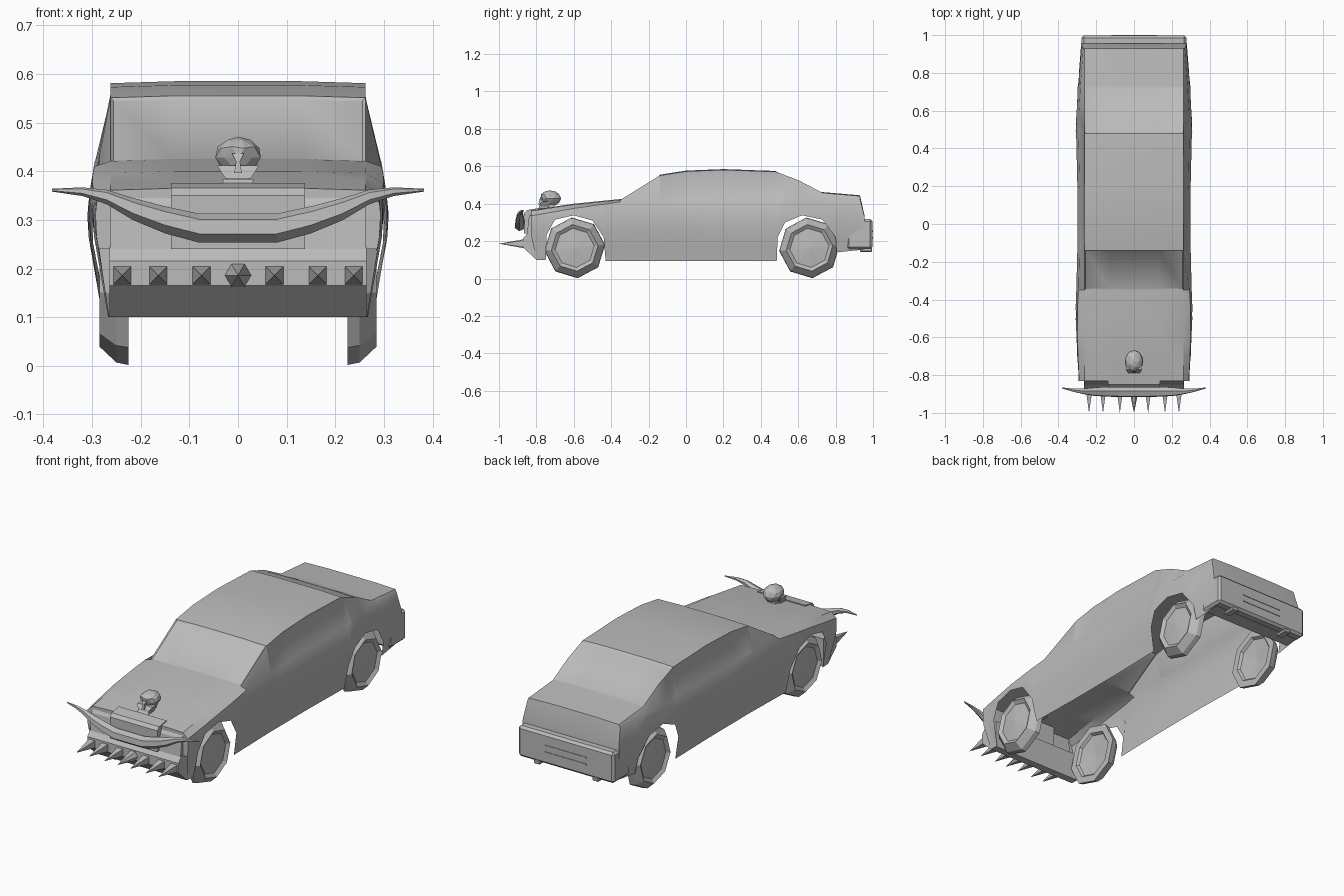
import bpy, bmesh
from math import sin, cos, pi, radians
from mathutils import Matrix, Vector

old = bpy.data.objects.get("Cube")
if old:
    bpy.data.objects.remove(old, do_unlink=True)

GREY = (0.5, 0.5, 0.5, 1)
mat = bpy.data.materials.new("primer grey")
mat.use_nodes = True
mat.diffuse_color = GREY
mat.node_tree.nodes["Principled BSDF"].inputs["Base Color"].default_value = GREY


def finish(bm, name, smooth=None, recalc=True):
    if recalc:
        bmesh.ops.recalc_face_normals(bm, faces=bm.faces[:])
    mesh = bpy.data.meshes.new(name)
    bm.to_mesh(mesh)
    bm.free()
    mesh.materials.append(mat)
    ob = bpy.data.objects.new(name, mesh)
    bpy.context.collection.objects.link(ob)
    if smooth:
        bpy.ops.object.select_all(action='DESELECT')
        ob.select_set(True)
        bpy.context.view_layer.objects.active = ob
        bpy.ops.object.shade_smooth_by_angle(angle=radians(smooth))
    return ob


def loft(bm, rings, closed=True, cap=True):
    """Skin a list of point rings."""
    rows = [[bm.verts.new(p) for p in r] for r in rings]
    n = len(rows[0])
    for a, b in zip(rows, rows[1:]):
        for i in range(n if closed else n - 1):
            j = (i + 1) % n
            bm.faces.new((a[i], a[j], b[j], b[i]))
    if cap:
        bm.faces.new(rows[0])
        bm.faces.new(rows[-1])
    return rows


def box(name, x, y, z, bevel=0.0):
    bm = bmesh.new()
    loft(bm, [[(a, y[0], z[0]), (a, y[1], z[0]), (a, y[1], z[1]), (a, y[0], z[1])] for a in x])
    if bevel:
        bmesh.ops.bevel(bm, geom=bm.edges[:], offset=bevel, segments=1, affect='EDGES')
    return finish(bm, name)


def prism(name, profile, half):
    """Extrude a (y, z) profile across the car."""
    bm = bmesh.new()
    loft(bm, [[(x, y, z) for y, z in profile] for x in (-half, half)])
    return finish(bm, name)


def lerp_table(table, t):
    for (a, u), (b, v) in zip(table, table[1:]):
        if t <= b:
            return u + (v - u) * max(0, t - a) / (b - a)
    return table[-1][1]


# Body shell, open underneath: bottom edge, belt line, top line and side bulge
bottom = [(-.83, .24), (-.80, .1), (-.75, .1), (-.745, .235), (-.7, .315), (-.6, .338), (-.5, .31),
          (-.44, .22), (-.43, .095), (.485, .095), (.49, .22), (.53, .3), (.62, .338), (.73, .315),
          (.8, .22), (.805, .14), (.955, .155)]
belt = [(-.83, .335), (-.6, .375), (-.35, .41), (.5, .42), (.73, .43), (.93, .425), (.955, .33)]
top = [(-.83, .365), (-.6, .4), (-.35, .425), (-.14, .555), (0, .577), (.2, .585), (.48, .575),
       (.6, .53), (.73, .462), (.93, .445), (.955, .335)]
bulge = [(.1, .275), (.18, .288), (.26, .304), (.31, .307), (.36, .302), (.42, .292)]
width = [(-.83, .955), (-.6, 1), (-.42, 1.01), (-.2, .985), (.3, .985), (.5, 1.01), (.7, .98), (.955, .915)]

stations = sorted({y for t in (bottom, top) for y, _ in t})
bm = bmesh.new()
rings = []
for y in stations:
    b, s, t = (lerp_table(k, y) for k in (bottom, belt, top))
    half = []
    for f in (0, .25, .5, .75, 1):
        z = b + (s - b) * f
        half.append((lerp_table(bulge, z) * lerp_table(width, y), z))
    half += [(.262, t - .004), (.13, t)]
    rings.append([(x, y, z) for x, z in half] + [(-x, y, z) for x, z in reversed(half)])
rows = loft(bm, rings, closed=False, cap=False)
bm.faces.new(rows[0])
bm.faces.new(rows[-1])
bmesh.ops.recalc_face_normals(bm, faces=bm.faces[:])


def sink(lo, hi, rule, thick, depth):
    faces = [f for f in bm.faces if lo < f.calc_center_median().y < hi and rule(f)]
    bmesh.ops.inset_region(bm, faces=faces, thickness=thick, depth=depth)


# Windscreen, rear window and side windows
sink(-.34, -.15, lambda f: f.normal.z > .5 and abs(f.calc_center_median().x) < .25, .008, -.004)
sink(.48, .73, lambda f: f.normal.z > .5 and abs(f.calc_center_median().x) < .25, .012, -.004)
for side in (1, -1):
    sink(-.2, .56, lambda f: f.normal.x * side > .6 and f.calc_center_median().z > .44, .014, -.004)
finish(bm, "body_shell", 28, recalc=False)

# Front bumper, nose panel and grille
prism("front_bumper", [(-.80, .1), (-.87, .165), (-.87, .215), (-.845, .245), (-.76, .245), (-.76, .1)], .264)
prism("nose_panel", [(-.85, .24), (-.84, .33), (-.82, .36), (-.81, .24)], .262)
prism("grille_panel", [(-.865, .24), (-.865, .35), (-.85, .366), (-.79, .376), (-.79, .24)], .138)

# Rear bumper with trim and exhaust tips
prism_rear = box("rear_bumper", (-.278, .278), (.86, .997), (.157, .318), .012)
for z in (.215, .25):
    box("rear_trim", (-.12, .12), (.99, 1.0), (z, z + .008))
for x in (-.17, .17):
    box("exhaust_tip", (x - .018, x + .018), (.93, .995), (.143, .165), .004)

# Bumper spikes, the middle one six-sided
for i, x in enumerate((-.238, -.164, -.075, 0, .075, .164, .238)):
    mid = i == 3
    n, r = (6, .028) if mid else (4, .027)
    bm = bmesh.new()
    bmesh.ops.create_cone(bm, cap_ends=True, segments=n, radius1=r, radius2=0, depth=.135)
    spin = Matrix.Rotation(pi / 6 if mid else pi / 4, 4, 'Z')
    bm.transform(Matrix.Translation((x, -.9325, .186)) @ Matrix.Rotation(pi / 2, 4, 'X') @ spin)
    finish(bm, "bumper_spike")

# Horns: a tapering six-sided sweep, mirrored about the middle
path = [(.08, -.888, .283, .03), (.15, -.888, .3, .028), (.215, -.888, .322, .023),
        (.27, -.886, .347, .015), (.32, -.88, .358, .009), (.382, -.868, .361, .003)]
path = [(-x, y, z, r) for x, y, z, r in reversed(path)] + path
bm = bmesh.new()
loft(bm, [[(x, y + r * cos(k * pi / 3 + .4), z + r * sin(k * pi / 3 + .4)) for k in range(6)]
          for x, y, z, r in path])
finish(bm, "horns")
for x in (-.1, .1):
    box("horn_bracket", (x - .02, x + .02), (-.88, -.83), (.275, .295))

# Wheels: eight-sided, tapering outward, dished on both faces
profile = [(.25, .001), (.238, .115), (.225, .125), (.225, .163), (.25, .158),
           (.285, .125), (.272, .105), (.282, .001)]
for side, word in ((1, "left"), (-1, "right")):
    for cy, end in ((-.595, "front"), (.66, "rear")):
        bm = bmesh.new()
        loft(bm, [[(side * x, cy + r * cos(k * pi / 4 + .1), .164 + r * sin(k * pi / 4 + .1))
                   for k in range(8)] for x, r in profile])
        finish(bm, f"{end}_{word}_wheel")

# Skull ornament: cranium, cheeks, jaw, sunken eyes and nose
bm = bmesh.new()
bmesh.ops.create_icosphere(bm, subdivisions=2, radius=1)
for v in bm.verts:
    if v.co.z < -.3:
        v.co.x *= .8
    if v.co.y < -.8:
        v.co.y = -.8
bm.transform(Matrix.Translation((0, -.727, .428)) @ Matrix.Diagonal((.049, .06, .043, 1)))
for v in bm.verts:
    if v.co.y < -.755 and .405 < v.co.z < .43 and .008 < abs(v.co.x) < .035:
        v.co.y += .014
finish(bm, "skull_cranium")


def block(name, levels):
    """Stack of tapered rectangles: height, half width, front, back."""
    bm = bmesh.new()
    loft(bm, [[(-w, f, z), (w, f, z), (w, k, z), (-w, k, z)] for z, w, f, k in levels])
    return finish(bm, name)


block("skull_cheeks", [(.385, .026, -.785, -.74), (.397, .034, -.782, -.73), (.412, .043, -.77, -.72)])
block("skull_jaw", [(.366, .02, -.79, -.75), (.376, .03, -.79, -.735), (.384, .032, -.782, -.73)])
block("skull_nose", [(.396, .008, -.789, -.76), (.42, .004, -.784, -.76), (.436, .012, -.778, -.75)])
block("skull_mount", [(.35, .025, -.77, -.7), (.395, .022, -.765, -.71)])
